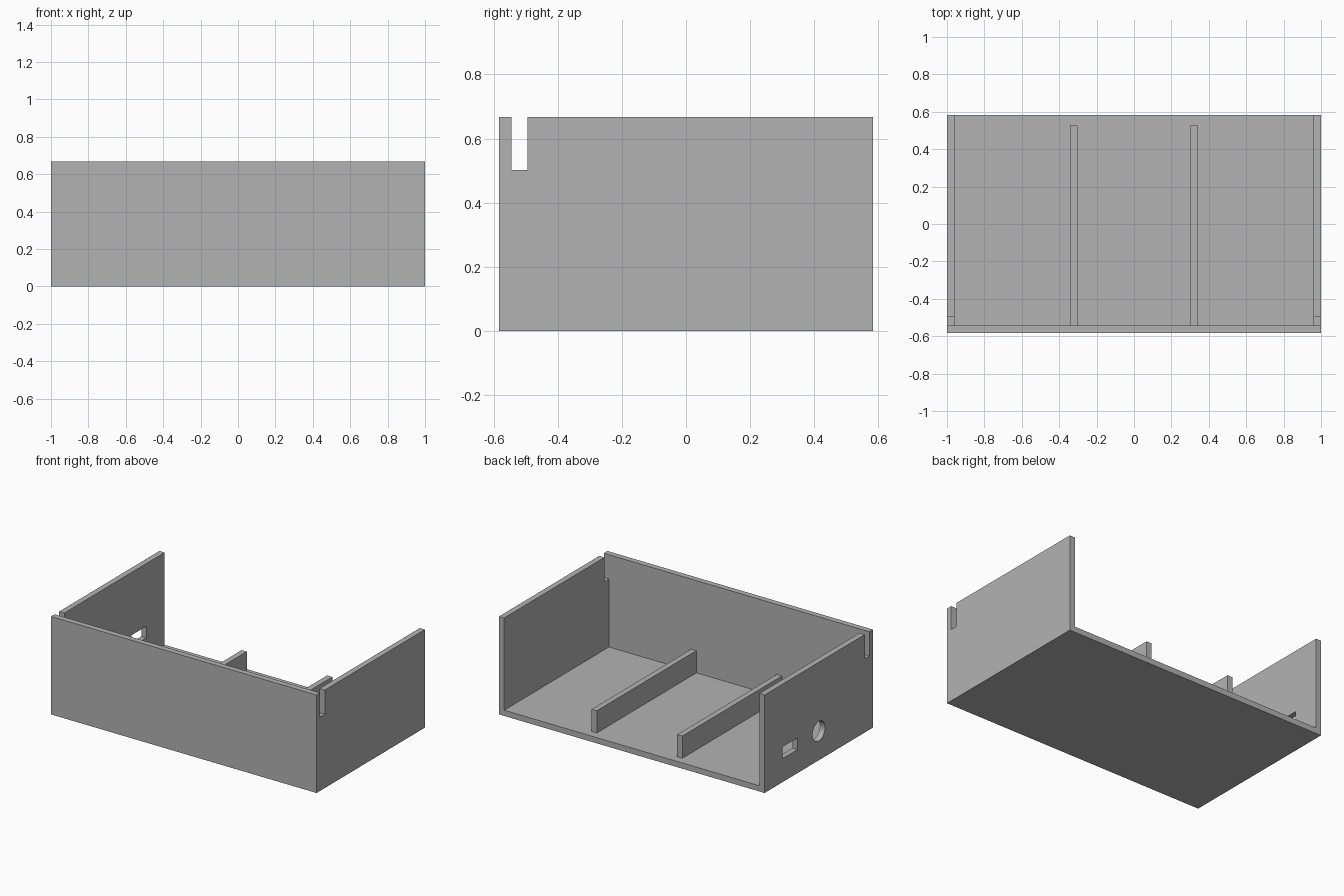
import bpy
import math

if "Cube" in bpy.data.objects:
    bpy.data.objects.remove(bpy.data.objects["Cube"], do_unlink=True)

W, D, H = 1.0, 0.583, 0.667   # half width, half depth, height
T = 0.039                     # wall thickness

grey = bpy.data.materials.new("plain_grey")
grey.use_nodes = True
colour = (0.448, 0.448, 0.448, 1)
grey.diffuse_color = colour
grey.node_tree.nodes["Principled BSDF"].inputs["Base Color"].default_value = colour


def box(name, x, y, z):
    """Box spanning the given (low, high) ranges."""
    centre = [(a + b) / 2 for a, b in (x, y, z)]
    bpy.ops.mesh.primitive_cube_add(size=1, location=centre)
    ob = bpy.context.object
    ob.name = name
    ob.scale = [b - a for a, b in (x, y, z)]
    bpy.ops.object.transform_apply(location=True, rotation=True, scale=True)
    ob.data.materials.append(grey)
    return ob


def cut(target, cutter):
    """Subtract the cutter from the target, then discard it."""
    cutter.hide_render = True
    mod = target.modifiers.new("cut", "BOOLEAN")
    mod.operation = "DIFFERENCE"
    mod.solver = "EXACT"
    mod.object = cutter
    bpy.context.view_layer.objects.active = target
    bpy.ops.object.modifier_apply(modifier=mod.name)
    bpy.data.objects.remove(cutter, do_unlink=True)


# Tray: floor, front wall and two side walls, open at the back and top
tray = box("tray", (-W, W), (-D, D), (0, H))
cut(tray, box("cavity", (-W + T, W - T), (-D + T, D + 1), (T, H + 1)))

# Lid slots at the front of both side walls
for side in (-1, 1):
    x = sorted((side * (W - 2 * T), side * (W + T)))
    cut(tray, box("lid_slot", x, (-D + T, -0.495), (0.502, H + 1)))

# Rectangular and round ports in the right wall
cut(tray, box("cable_port", (-W - T, -W + 2 * T), (0.228, 0.388), (0.16, 0.24)))
bpy.ops.mesh.primitive_cylinder_add(vertices=48, radius=0.067, depth=0.2,
                                    location=(-W, 0, 0.198),
                                    rotation=(0, math.pi / 2, 0))
round_port = bpy.context.object
round_port.data.materials.append(grey)
cut(tray, round_port)

bpy.ops.object.select_all(action="DESELECT")
tray.select_set(True)
bpy.context.view_layer.objects.active = tray
bpy.ops.object.shade_smooth_by_angle(angle=math.radians(30))

# Two support rails on the floor
for name, x in (("right_rail", -0.322), ("left_rail", 0.322)):
    box(name, (x - T / 2, x + T / 2), (-D + T / 2, 0.527), (T / 2, 0.19))
